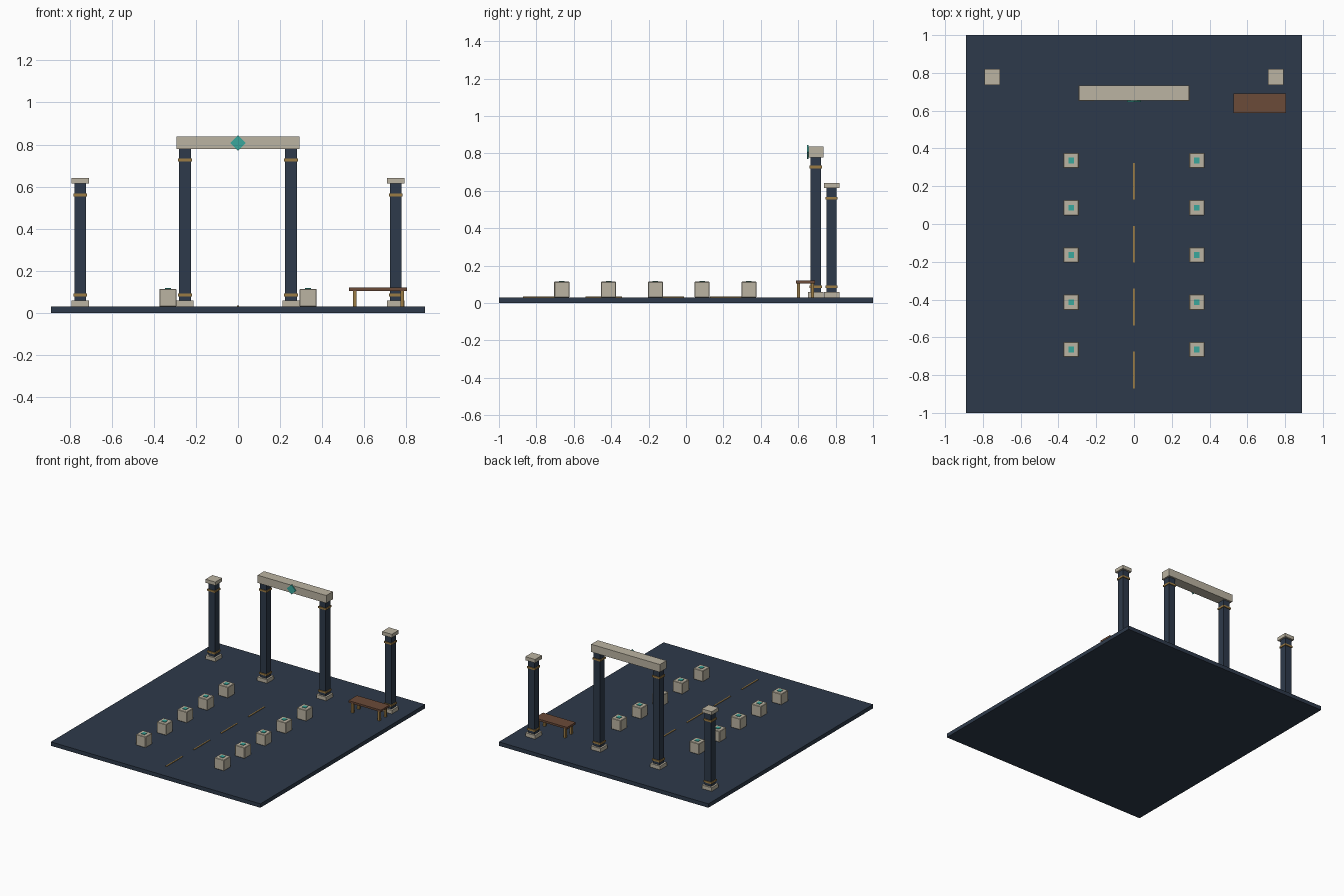
import bpy, bmesh
from math import radians
from mathutils import Matrix

if "Cube" in bpy.data.objects:
    bpy.data.objects.remove(bpy.data.objects["Cube"])


def material(name, rgb):
    m = bpy.data.materials.new(name)
    m.diffuse_color = (*rgb, 1)
    m.use_nodes = True
    m.node_tree.nodes["Principled BSDF"].inputs["Base Color"].default_value = m.diffuse_color
    return m


NAVY = material("navy", (0.027, 0.042, 0.069))
STONE = material("stone", (0.50, 0.455, 0.36))
GOLD = material("gold", (0.33, 0.20, 0.06))
TEAL = material("teal", (0.042, 0.386, 0.332))
WOOD = material("wood", (0.147, 0.069, 0.04))


def box(name, size, center, mat, bevel=0, turn=0):
    """Box with optional chamfer and turn about the y axis."""
    bm = bmesh.new()
    bmesh.ops.create_cube(bm, size=1)
    bmesh.ops.scale(bm, vec=size, verts=bm.verts)
    if bevel:
        bmesh.ops.bevel(bm, geom=bm.edges[:], offset=bevel, segments=1, affect='EDGES')
    bmesh.ops.rotate(bm, matrix=Matrix.Rotation(radians(turn), 3, 'Y'), verts=bm.verts)
    me = bpy.data.meshes.new(name)
    bm.to_mesh(me)
    bm.free()
    me.materials.append(mat)
    ob = bpy.data.objects.new(name, me)
    ob.location = center
    bpy.context.collection.objects.link(ob)
    return ob


def slab(name, sx, sy, x, y, z0, z1, mat, bevel=0):
    return box(name, (sx, sy, z1 - z0), (x, y, (z0 + z1) / 2), mat, bevel)


FLOOR = 0.03


def column(name, x, y, top, upper_band):
    slab(name + "_base", 0.083, 0.083, x, y, FLOOR, 0.058, STONE)
    slab(name + "_shaft", 0.055, 0.055, x, y, 0.058, top, NAVY)
    for part, z in (("_lower_band", 0.086), ("_upper_band", upper_band)):
        slab(name + part, 0.066, 0.066, x, y, z - 0.007, z + 0.007, GOLD)


# Floor and dashed centre line
slab("floor", 1.78, 2.0, 0, 0, 0, FLOOR, NAVY)
for i in range(4):
    slab("floor_dash", 0.009, 0.195, 0, 0.226 - i * 0.333, FLOOR, 0.034, GOLD)

# Gate and freestanding side columns
for side, s in (("left", -1), ("right", 1)):
    column(side + "_gate_column", s * 0.252, 0.693, 0.779, 0.727)
    column(side + "_outer_column", s * 0.75, 0.778, 0.615, 0.56)
    slab(side + "_outer_capital", 0.083, 0.083, s * 0.75, 0.778, 0.615, 0.642, STONE)
slab("gate_lintel", 0.584, 0.08, 0, 0.694, 0.779, 0.838, STONE)
box("gate_gem", (0.053, 0.008, 0.053), (0, 0.651, 0.808), TEAL, turn=45)

# Two rows of stone blocks with inlays
for side, s in (("left", -1), ("right", 1)):
    for i in range(5):
        y = 0.336 - i * 0.25
        slab(side + "_block", 0.081, 0.081, s * 0.333, y, FLOOR, 0.114, STONE, 0.003)
        slab(side + "_block_inlay", 0.03, 0.03, s * 0.333, y, 0.112, 0.118, TEAL)

# Bench
slab("bench_seat", 0.277, 0.104, 0.665, 0.639, 0.105, 0.12, WOOD)
for x in (0.554, 0.78):
    for y in (0.602, 0.676):
        slab("bench_leg", 0.017, 0.017, x, y, FLOOR, 0.105, GOLD)
